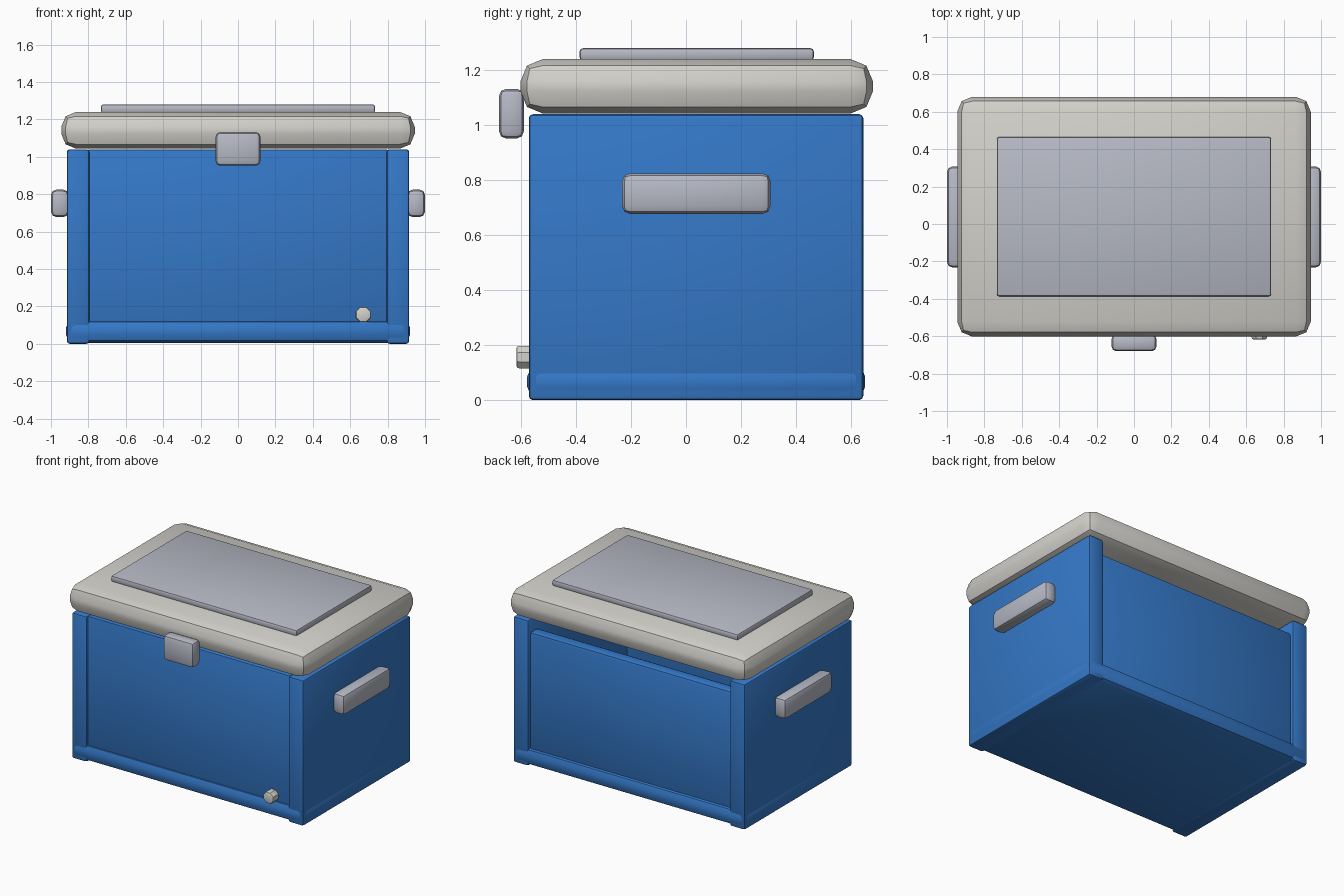
import bpy
import math
from mathutils import Matrix

if "Cube" in bpy.data.objects:
    bpy.data.objects.remove(bpy.data.objects["Cube"], do_unlink=True)


def make_material(name, rgb):
    mat = bpy.data.materials.new(name)
    mat.use_nodes = True
    mat.diffuse_color = (*rgb, 1)
    mat.node_tree.nodes["Principled BSDF"].inputs["Base Color"].default_value = (*rgb, 1)
    return mat


blue = make_material("blue_plastic", (0.035, 0.19, 0.58))
cream = make_material("cream_plastic", (0.65, 0.64, 0.60))
grey = make_material("cool_grey", (0.47, 0.49, 0.56))


def finish(obj, name, mat, bevel):
    """Round the edges, then smooth all but the sharp ones."""
    obj.name = obj.data.name = name
    obj.data.materials.append(mat)
    mod = obj.modifiers.new("rounded_edges", "BEVEL")
    mod.width = bevel
    mod.segments = 2
    mod.limit_method = "ANGLE"
    mod.angle_limit = math.radians(50)
    bpy.ops.object.modifier_apply(modifier=mod.name)
    bpy.ops.object.shade_smooth_by_angle(angle=math.radians(30))


def box(name, x, y, z, mat, bevel):
    """Rounded box from its (low, high) range on each axis."""
    spans = (x, y, z)
    bpy.ops.mesh.primitive_cube_add(size=1, location=[(a + b) / 2 for a, b in spans])
    obj = bpy.context.object
    obj.data.transform(Matrix.Diagonal([b - a for a, b in spans] + [1]))
    finish(obj, name, mat, bevel)


# Open body: base, two long walls and a pair of end walls
box("base", (-0.92, 0.92), (-0.578, 0.652), (0.004, 0.13), blue, 0.045)
box("front_wall", (-0.8, 0.8), (-0.558, -0.47), (0.1, 1.04), blue, 0.01)
box("back_wall", (-0.8, 0.8), (0.535, 0.625), (0.1, 0.95), blue, 0.02)

# End walls and carry handles, mirrored left and right
for side, s in (("left", 1), ("right", -1)):
    box(side + "_wall", sorted((s * 0.795, s * 0.915)), (-0.572, 0.645),
        (0, 1.04), blue, 0.015)
    box(side + "_handle", sorted((s * 0.905, s)), (-0.233, 0.308),
        (0.677, 0.825), grey, 0.03)

# Lid with raised top plate
box("lid", (-0.945, 0.945), (-0.602, 0.68), (1.043, 1.24), cream, 0.08)
box("top_plate", (-0.733, 0.733), (-0.387, 0.465), (1.235, 1.28), grey, 0.012)

# Front latch
box("latch", (-0.12, 0.12), (-0.68, -0.59), (0.952, 1.132), grey, 0.025)

# Drain plug
bpy.ops.mesh.primitive_cylinder_add(
    vertices=8, radius=0.044, depth=0.075, location=(0.67, -0.58, 0.156))
plug = bpy.context.object
plug.data.transform(Matrix.Rotation(math.radians(90), 4, "X")
                    @ Matrix.Rotation(math.radians(22.5), 4, "Z"))
finish(plug, "drain_plug", cream, 0.01)
